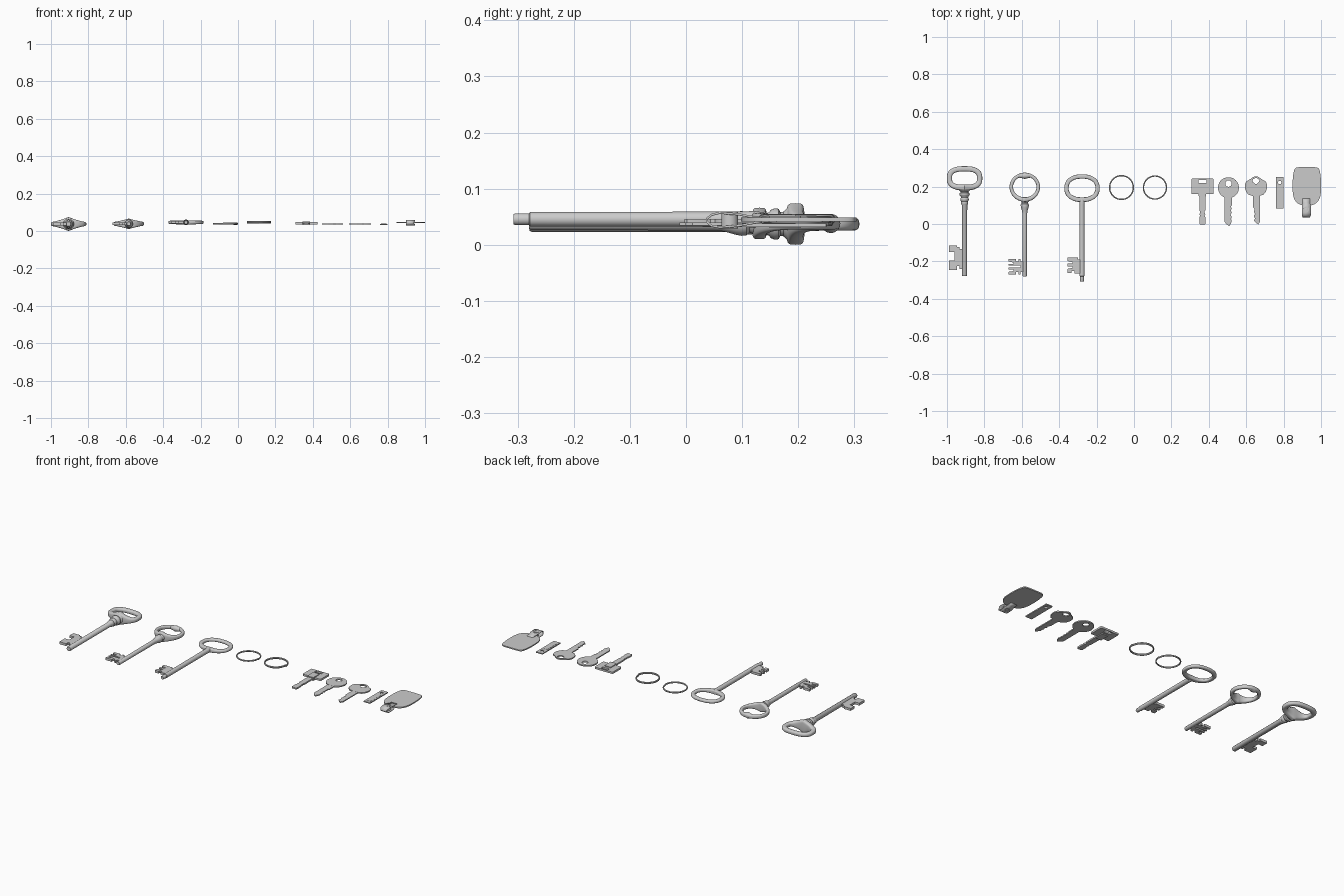
import bpy, bmesh, math
from math import sin, cos, pi

if "Cube" in bpy.data.objects:
    bpy.data.objects.remove(bpy.data.objects["Cube"])


def mesh_object(name, bm):
    bmesh.ops.remove_doubles(bm, verts=bm.verts, dist=1e-5)
    bmesh.ops.recalc_face_normals(bm, faces=bm.faces)
    me = bpy.data.meshes.new(name)
    bm.to_mesh(me)
    bm.free()
    ob = bpy.data.objects.new(name, me)
    bpy.context.collection.objects.link(ob)
    bpy.ops.object.select_all(action='DESELECT')
    ob.select_set(True)
    bpy.context.view_layer.objects.active = ob
    bpy.ops.object.shade_smooth_by_angle(angle=math.radians(35))
    return ob


def from_curve(name, cu):
    tmp = bpy.data.objects.new(name + "_curve", cu)
    bpy.context.collection.objects.link(tmp)
    bpy.context.view_layer.update()
    me = bpy.data.meshes.new_from_object(tmp.evaluated_get(bpy.context.evaluated_depsgraph_get()))
    bm = bmesh.new()
    bm.from_mesh(me)
    bpy.data.objects.remove(tmp)
    return mesh_object(name, bm)


def rounded(pts, n=3):
    """Corner cutting for a closed outline."""
    for _ in range(n):
        out = []
        for i, p in enumerate(pts):
            q = pts[(i + 1) % len(pts)]
            out += [(p[0] * .75 + q[0] * .25, p[1] * .75 + q[1] * .25),
                    (p[0] * .25 + q[0] * .75, p[1] * .25 + q[1] * .75)]
        pts = out
    return pts


def circle(x, y, r, n=32):
    return [(x + r * cos(2 * pi * i / n), y + r * sin(2 * pi * i / n)) for i in range(n)]


def box(x0, x1, y0, y1, c):
    return rounded([(x0 + c, y0), (x1 - c, y0), (x1, y0), (x1, y0 + c), (x1, y1 - c), (x1, y1),
                    (x1 - c, y1), (x0 + c, y1), (x0, y1), (x0, y1 - c), (x0, y0 + c), (x0, y0)], 2)


def plate(name, loops, z, thick, origin=0.0):
    cu = bpy.data.curves.new(name, 'CURVE')
    cu.dimensions, cu.fill_mode, cu.extrude = '2D', 'BOTH', thick / 2
    for loop in loops:
        s = cu.splines.new('POLY')
        s.points.add(len(loop) - 1)
        for p, (x, y) in zip(s.points, loop):
            p.co = (x + origin, y, 0, 1)
        s.use_cyclic_u = True
    ob = from_curve(name, cu)
    ob.location.z = z
    return ob


def skin(bm, rings, closed):
    n = len(rings[0])
    for i in range(len(rings) if closed else len(rings) - 1):
        a, b = rings[i], rings[(i + 1) % len(rings)]
        for j in range(n):
            k = (j + 1) % n
            bm.faces.new((a[j], a[k], b[k], b[j]))
    if not closed:
        bm.faces.new(rings[0])
        bm.faces.new(rings[-1])


def turned(name, centre, profile, axis='Y', n=32):
    """Solid of revolution: profile is (position along axis, radius)."""
    cx, cy, cz = centre
    bm = bmesh.new()
    rings = []
    for d, r in profile:
        ring = []
        for j in range(n):
            u, z = r * cos(2 * pi * j / n), r * sin(2 * pi * j / n)
            ring.append(bm.verts.new((cx + u, cy + d, cz + z) if axis == 'Y' else (cx + d, cy + u, cz + z)))
        rings.append(ring)
    skin(bm, rings, False)
    mesh_object(name, bm)


def bow(name, c, a, b, e, top, bottom, n=96, m=24):
    """Oval handle whose section (half width, half height) swells toward the shaft."""
    def sp(v, p):
        return math.copysign(abs(v) ** p, v)
    pts = [(a * sp(cos(2 * pi * i / n), 2 / e), b * sp(sin(2 * pi * i / n), 2 / e)) for i in range(n)]
    bm = bmesh.new()
    rings = []
    for i, (x, y) in enumerate(pts):
        p, q = pts[i - 1], pts[(i + 1) % n]
        tx, ty = q[0] - p[0], q[1] - p[1]
        L = math.hypot(tx, ty)
        nx, ny = ty / L, -tx / L
        k = max(0, 1 - abs(x) / a) ** 1.2 if y < 0 else 0
        w = top[0] + (bottom[0] - top[0]) * k
        h = top[1] + (bottom[1] - top[1]) * k
        ring = []
        for j in range(m):
            s = 2 * pi * j / m
            u, v = w * sp(cos(s), .75 - .35 * k), h * sp(sin(s), .75 - .35 * k)
            ring.append(bm.verts.new((c[0] + x + nx * u, c[1] + y + ny * u, c[2] + v)))
        rings.append(ring)
    skin(bm, rings, True)
    mesh_object(name, bm)


def split_ring(name, x, y, z0, z1, R, r):
    cu = bpy.data.curves.new(name, 'CURVE')
    cu.dimensions, cu.bevel_depth, cu.bevel_resolution, cu.use_fill_caps = '3D', r, 3, True
    s = cu.splines.new('POLY')
    n = 128
    s.points.add(n)
    for i, p in enumerate(s.points):
        t = 4 * pi * i / n
        p.co = (x + R * cos(t), y + R * sin(t), z0 + (z1 - z0) * i / n, 1)
    from_curve(name, cu)


# Large antique key
x, z = -.906, .037
bow("large_key_bow", (x, .245, z), .081, .05, 2.7, (.014, .012), (.016, .037))
turned("large_key_shaft", (x, 0, z), [
    (.195, .032), (.182, .03), (.174, .022), (.168, .021), (.165, .027), (.158, .028), (.151, .025),
    (.148, .021), (.142, .019), (.138, .022), (.131, .023), (.124, .021), (.12, .018), (.112, .019),
    (.104, .017), (.1, .0145), (-.275, .014), (-.279, .012)])
plate("large_key_bit", [[(.0, -.133), (-.026, -.133), (-.026, -.122), (-.04, -.122), (-.04, -.114),
      (-.084, -.114), (-.084, -.15), (-.055, -.15), (-.055, -.195), (-.084, -.195), (-.084, -.245),
      (-.04, -.245), (-.04, -.225), (-.026, -.225), (-.026, -.24), (0, -.24)]], z, .014, x)

# Round antique key
x, z = -.584, .038
bow("round_key_bow", (x, .198, z), .072, .067, 2, (.0095, .011), (.013, .028))
turned("round_key_crown", (x, .258, z), [(-.034, .007), (-.028, .011), (-.016, .013), (0, .017),
       (.016, .013), (.028, .011), (.034, .007)], 'X')
turned("round_key_shaft", (x, 0, z), [
    (.138, .018), (.126, .024), (.118, .018), (.113, .016), (.108, .021), (.098, .022), (.088, .02),
    (.078, .017), (.066, .014), (.05, .0125), (-.276, .0115), (-.28, .01)])
plate("round_key_bit", [[(0, -.2), (-.022, -.2), (-.022, -.186), (-.034, -.186), (-.034, -.2), (-.048, -.2),
      (-.048, -.186), (-.088, -.186), (-.088, -.2), (-.06, -.206), (-.06, -.214), (-.088, -.214),
      (-.088, -.223), (-.024, -.223), (-.024, -.233), (-.088, -.233), (-.088, -.244), (-.06, -.244),
      (-.06, -.252), (-.088, -.256), (-.088, -.27), (-.048, -.27), (-.048, -.256), (-.034, -.256),
      (-.034, -.27), (-.022, -.27), (-.022, -.257), (0, -.257)]], z, .014, x)

# Plain antique key
x, z = -.278, .0455
bow("plain_key_bow", (x, .192, z), .083, .062, 2.3, (.0115, .009), (.013, .012))
turned("plain_key_shaft", (x, 0, z), [(.133, .013), (.12, .015), (.105, .0135), (-.278, .013),
       (-.28, .0105), (-.304, .0105), (-.307, .009)])
plate("plain_key_bit", [[(0, -.19), (-.022, -.19), (-.022, -.18), (-.078, -.18), (-.078, -.198),
      (-.05, -.205), (-.05, -.212), (-.078, -.212), (-.078, -.226), (-.05, -.226), (-.05, -.234),
      (-.078, -.24), (-.078, -.262), (-.055, -.262), (-.055, -.25), (-.04, -.25), (-.04, -.265),
      (0, -.265)]], z, .014, x)

# Split rings
split_ring("split_ring_low", -.067, .195, .036, .041, .0635, .0035)
split_ring("split_ring_high", .112, .195, .042, .051, .0615, .0035)

# Square-headed key: head, neck and double-sided blade
x, z = .366, .041
plate("square_key_head", [box(-.059, .059, .16, .243, .012), box(-.022, .022, .218, .236, .004)], z, .011, x)
plate("square_key_neck", [box(-.02, .02, .148, .205, .006)], z, .02, x)
half = [(.016, .165), (.016, .072), (.012, .068), (.012, .06), (.016, .052), (.012, .044), (.016, .036),
        (.016, .002), (.012, -.003)]
plate("square_key_blade", [half + [(-a, b) for a, b in reversed(half)]], z, .009, x)

# Round-headed key
x, z = .505, .037
plate("round_headed_key", [circle(0, .194, .056, 48), circle(0, .216, .017)], z, .007, x)
plate("round_headed_key_blade", [[(-.02, .155), (.02, .155), (.02, .1), (.013, .094), (.018, .082),
      (.012, .072), (.018, .06), (.012, .05), (.018, .038), (.014, .028), (.018, .016), (.012, 0),
      (.004, -.012), (-.014, .002), (-.02, .012)]], z, .006, x)

# Angular-headed key
x = .652
plate("angular_key_head", [rounded([(-.034, .15), (.034, .15), (.058, .178), (.06, .222), (.03, .24),
      (.01, .255), (-.01, .255), (-.03, .24), (-.06, .222), (-.058, .178)], 1),
      rounded([(0, .21), (.022, .23), (.01, .245), (-.01, .245), (-.022, .23)], 1)], z, .007, x)
plate("angular_key_blade", [[(-.016, .16), (.022, .16), (.022, .012), (.012, -.002), (.004, .004), (-.01, .018),
      (-.005, .03), (-.012, .042), (-.005, .054), (-.012, .066), (-.006, .078), (-.016, .09)]], z, .006, x)

# Small slotted tag
plate("small_tag", [box(-.021, .021, .083, .25, .003), circle(0, .222, .009)], .035, .006, .779)
plate("small_tag_inlay", [box(-.014, .014, .1, .195, .003)], .0365, .005, .779)

# Leather fob: barrel-shaped pad, folded strap and rivet
half = [(.03, .304), (.056, .303), (.068, .292), (.075, .25), (.077, .2), (.074, .15), (.062, .122),
        (.045, .107), (.02, .098)]
plate("fob_pad", [rounded(half + [(-a, b) for a, b in reversed(half)], 3)], .045, .007, .924)
path = [(.135, .048), (.115, .05), (.095, .054), (.06, .057), (.045, .053), (.037, .046), (.037, .041),
        (.045, .034), (.06, .031), (.095, .034), (.115, .038), (.135, .041)]
bm = bmesh.new()
rows = [[bm.verts.new((.921 + s * (.019 if y < .04 or y > .1 else .024), y, h)) for s in (-1, 1)]
        for y, h in path]
for p, q in zip(rows, rows[1:]):
    bm.faces.new((p[0], p[1], q[1], q[0]))
strap = mesh_object("fob_strap", bm)
mod = strap.modifiers.new("thickness", 'SOLIDIFY')
mod.thickness, mod.offset = .004, 0
plate("fob_rivet", [circle(.921, .078, .015), circle(.921, .078, .009)], .044, .03)
